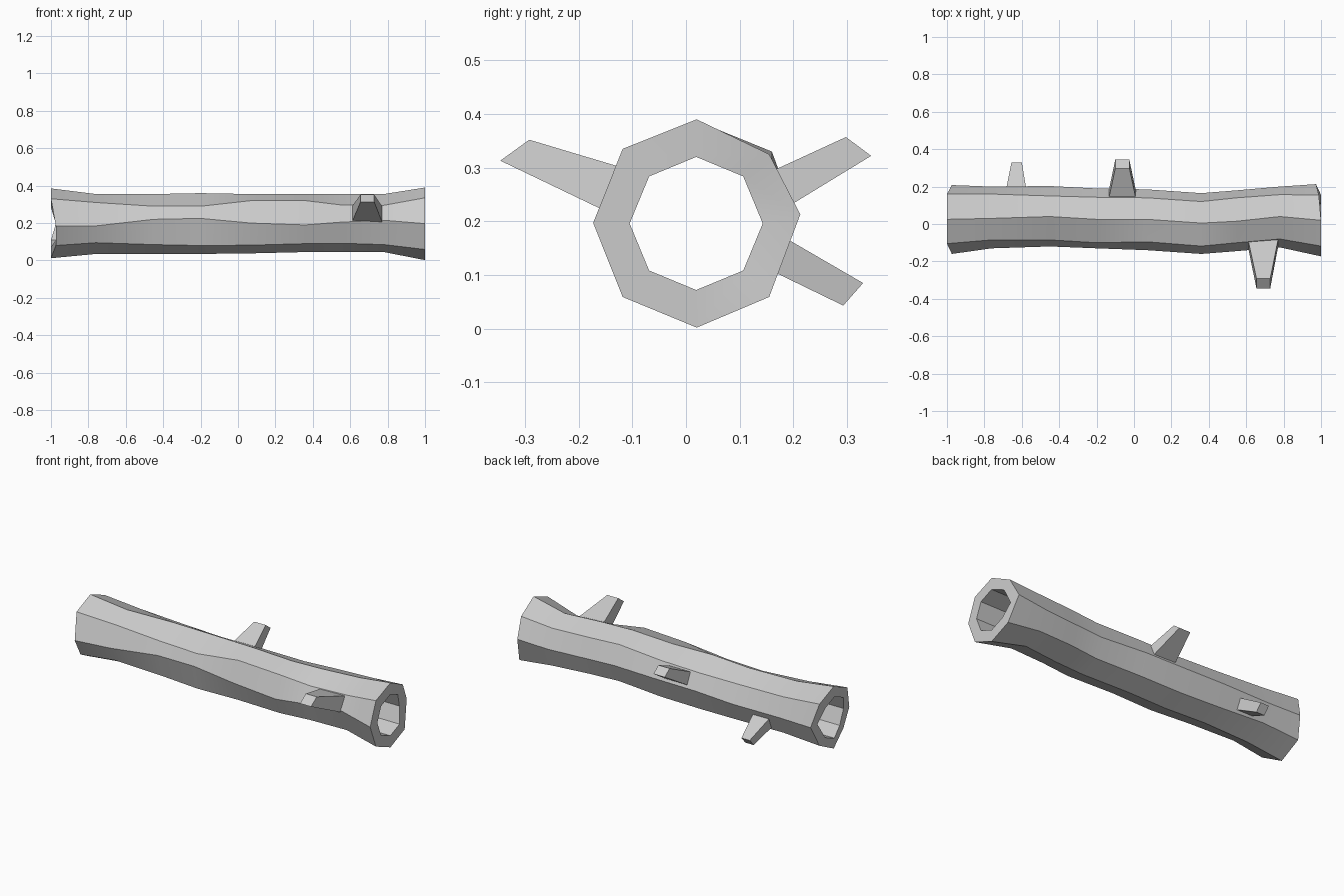
import bpy, bmesh, math

if "Cube" in bpy.data.objects:
    bpy.data.objects.remove(bpy.data.objects["Cube"])

# Ring stations along the log and the wandering of each long ridge at those stations
X = [-1, -0.76, -0.45, -0.2, 0.07, 0.36, 0.55, 0.78, 1]
top_y = [.025, .03, .04, .025, .025, .005, .015, .04, .02]
top_z = [.385, .355, .355, .36, .355, .355, .355, .355, .39]
bot_z = [.012, .035, .035, .035, .038, .045, .045, .045, .002]
front_y = [-.16, -.13, -.12, -.13, -.14, -.16, -.145, -.125, -.173]
front_z = [.185, .185, .22, .225, .2, .19, .205, .215, .197]
fup_y = [-.105, -.085, -.085, -.1, -.095, -.118, -.1, -.08, -.118]
fup_z = [.33, .31, .29, .29, .32, .32, .297, .295, .335]
low_z = [.08, .095, .085, .08, .082, .09, .092, .085, .059]
back_y = [.208, .2, .203, .19, .185, .165, .18, .2, .213]
bup_y = [.16, .16, .15, .143, .14, .12, .14, .157, .155]
bup_z = [.33, .31, .3, .295, .3, .31, .31, .31, .325]
back_z = [.2, .2, .2, .205, .205, .2, .2, .2, .213]


def finish(bm, name, angle=25):
    bmesh.ops.recalc_face_normals(bm, faces=bm.faces)
    me = bpy.data.meshes.new(name)
    bm.to_mesh(me)
    bm.free()
    ob = bpy.data.objects.new(name, me)
    bpy.context.collection.objects.link(ob)
    bpy.ops.object.select_all(action='DESELECT')
    ob.select_set(True)
    bpy.context.view_layer.objects.active = ob
    bpy.ops.object.shade_smooth_by_angle(angle=math.radians(angle))
    return ob


def bridge(bm, a, b):
    n = len(a)
    for i in range(n):
        j = (i + 1) % n
        bm.faces.new((a[i], a[j], b[j], b[i]))


# Hollow log: bark rings, straight octagonal bore, ragged end rims
bm = bmesh.new()
rings = []
last = len(X) - 1
for i, x in enumerate(X):
    sec = [(back_y[i], back_z[i]), (bup_y[i], bup_z[i]),
           (top_y[i], top_z[i]), (fup_y[i], fup_z[i]),
           (front_y[i], front_z[i]), (fup_y[i], low_z[i]),
           (top_y[i], bot_z[i]), (bup_y[i], low_z[i])]
    dx = [0] * 8
    if i == 0:
        dx[0] = dx[4] = dx[5] = .026
    if i == last:
        dx[0], dx[1] = -.027, -.012
    rings.append([bm.verts.new((x + d, y, z)) for d, (y, z) in zip(dx, sec)])
for a, b in zip(rings, rings[1:]):
    bridge(bm, a, b)
bore = []
for ring in (rings[0], rings[-1]):
    bore.append([bm.verts.new((v.co.x, .019 + .124 * math.cos(k * math.pi / 4),
                               .196 + .124 * math.sin(k * math.pi / 4)))
                 for k, v in enumerate(ring)])
    bridge(bm, ring, bore[-1])
bridge(bm, bore[0], bore[1])
finish(bm, "hollow_log")


# Tapered branch stubs: (x range, upper yz, lower yz) at base and tip
def stub(name, base, tip):
    bm = bmesh.new()
    loops = []
    for (x0, x1), up, lo in (base, tip):
        loops.append([bm.verts.new((x, *p)) for x, p in
                      ((x0, up), (x1, up), (x1, lo), (x0, lo))])
    bridge(bm, *loops)
    for l in loops:
        bm.faces.new(l)
    finish(bm, name, 15)


stub("front_branch_stub", ((.61, .77), (-.085, .29), (-.125, .207)),
     ((.655, .728), (-.292, .352), (-.346, .313)))
stub("back_upper_branch_stub", ((-.135, .01), (.135, .282), (.178, .22)),
     ((-.1, -.025), (.298, .357), (.345, .322)))
stub("back_lower_branch_stub", ((-.685, -.575), (.18, .172), (.155, .11)),
     ((-.655, -.6), (.33, .085), (.293, .043)))
